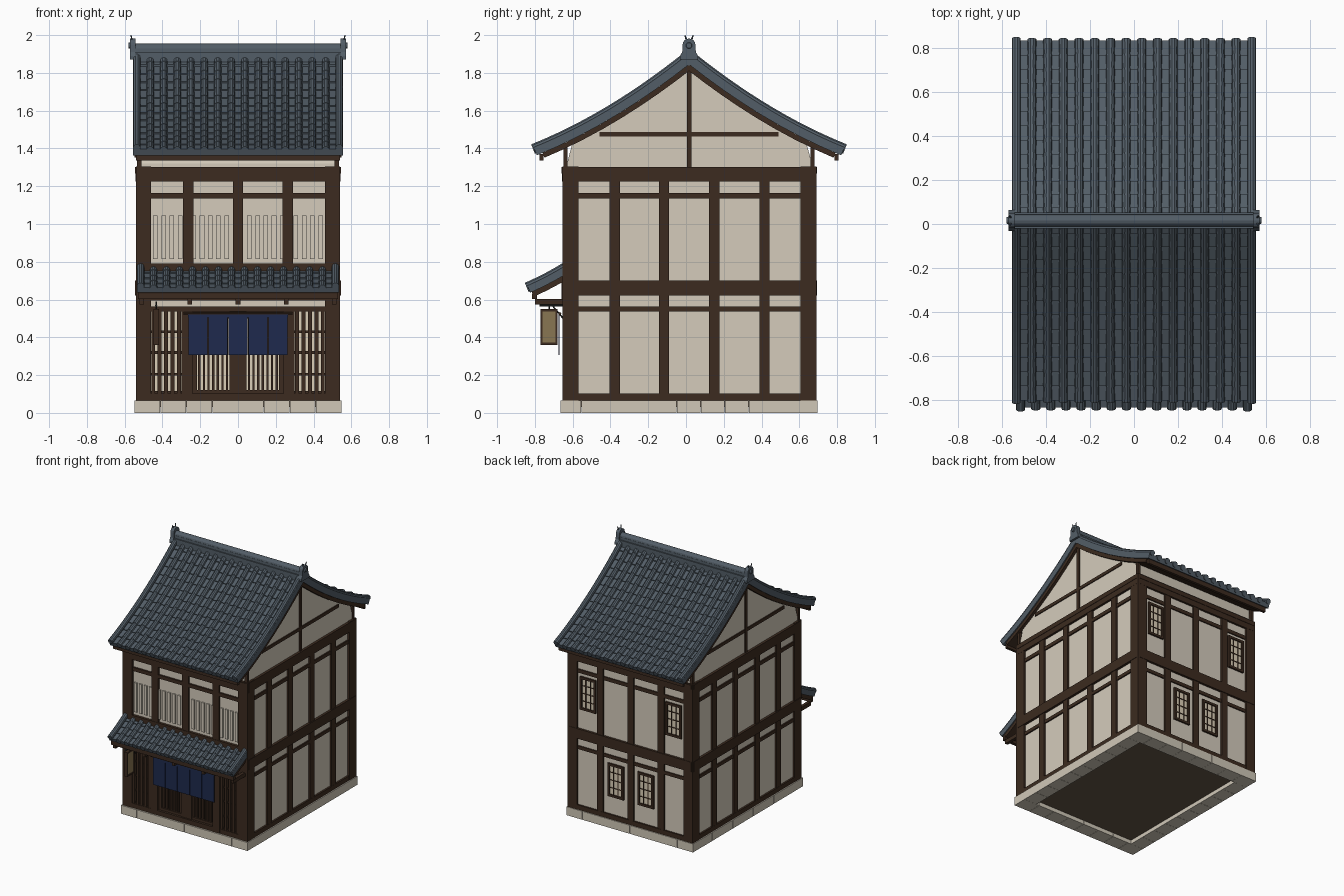
import bpy, bmesh, math
from mathutils import Vector

if "Cube" in bpy.data.objects:
    bpy.data.objects.remove(bpy.data.objects["Cube"])

def mat(name, r, g, b):
    m = bpy.data.materials.new(name)
    m.diffuse_color = (r, g, b, 1)
    m.use_nodes = True
    m.node_tree.nodes["Principled BSDF"].inputs["Base Color"].default_value = m.diffuse_color
    return m

WOOD = mat("dark timber", 0.045, 0.024, 0.014)
PLASTER = mat("plaster", 0.66, 0.60, 0.50)
TILE = mat("slate tile", 0.086, 0.111, 0.136)
STONE = mat("foundation stone", 0.63, 0.575, 0.475)
NAVY = mat("navy cloth", 0.013, 0.023, 0.074)
PAPER = mat("window paper", 0.72, 0.63, 0.48)
AMBER = mat("lantern paper", 0.25, 0.18, 0.085)
IRON = mat("dark iron", 0.025, 0.03, 0.03)
FLOOR = mat("floor board", 0.125, 0.092, 0.062)

CY = 0.016   # y of the ridge

def finish(name, bm, m):
    bmesh.ops.recalc_face_normals(bm, faces=bm.faces)
    me = bpy.data.meshes.new(name)
    bm.to_mesh(me)
    bm.free()
    me.materials.append(m)
    ob = bpy.data.objects.new(name, me)
    bpy.context.collection.objects.link(ob)
    return ob

def loft(bm, rings):
    """Join closed rings of points into a capped tube."""
    vs = [[bm.verts.new(p) for p in r] for r in rings]
    n = len(vs[0])
    for a, b in zip(vs, vs[1:]):
        for i in range(n):
            bm.faces.new((a[i], a[(i + 1) % n], b[(i + 1) % n], b[i]))
    bm.faces.new(vs[0])
    bm.faces.new(vs[-1])

def boxes(name, items, m):
    bm = bmesh.new()
    for x0, x1, y0, y1, z0, z1 in items:
        loft(bm, [[(x0, y0, z), (x1, y0, z), (x1, y1, z), (x0, y1, z)] for z in (z0, z1)])
    return finish(name, bm, m)

def mx(items):
    return items + [(-b, -a, c, d, e, f) for a, b, c, d, e, f in items]

def prism(name, prof, spans, m):
    """Extrude a (y, z) profile along one or more x spans."""
    bm = bmesh.new()
    for x0, x1 in spans:
        loft(bm, [[(x, y, z) for y, z in prof] for x in (x0, x1)])
    return finish(name, bm, m)

def rods(name, items, m, n=8):
    bm = bmesh.new()
    for a, b, r0, r1 in items:
        a, b = Vector(a), Vector(b)
        q = (b - a).to_track_quat('Z', 'Y')
        loft(bm, [[p + q @ Vector((r * math.cos(k * math.tau / n), r * math.sin(k * math.tau / n), 0))
                   for k in range(n)] for p, r in ((a, r0), (b, r1))])
    return finish(name, bm, m)

# ---------- foundation and floor ----------
X, Y0, Y1 = 0.548, -0.665, 0.695
blocks, W, G = [], 0.11, 0.0008
for k in range(8):
    a = -X + k * 2 * X / 8
    for y in (Y0, Y1 - W):
        blocks.append((a + G, a + 2 * X / 8 - G, y, y + W, 0, 0.066))
for k in range(9):
    L = (Y1 - Y0 - 2 * W) / 9
    a = Y0 + W + k * L
    blocks += mx([(X - W, X, a + G, a + L - G, 0, 0.066)])
boxes("foundation_blocks", blocks, STONE)
boxes("floor", [(-0.45, 0.45, -0.57, 0.60, 0.03, 0.07)], FLOOR)

# ---------- plaster walls ----------
boxes("lower_wall", [(-0.525, 0.525, -0.595, 0.675, 0.06, 0.62)], PLASTER)
boxes("upper_wall", [(-0.525, 0.525, -0.635, 0.675, 0.60, 1.32)], PLASTER)

# ---------- timber frame ----------
XT, YF, YB = 0.541, -0.655, 0.690
frame = mx([(0.46, XT, YF, -0.57, 0.066, 1.305), (0.46, XT, 0.605, YB, 0.066, 1.305)])
for y in (-0.377, -0.117, 0.15, 0.415):                       # side posts
    frame += mx([(0.5, XT - .003, y - .027, y + .027, 0.066, 1.28)])
for x in (-0.263, 0, 0.263):                                  # front and back posts
    frame.append((x - .027, x + .027, YF + .003, -0.6, 0.60, 1.28))
    frame.append((x - .027, x + .027, 0.65, YB - .003, 0.066, 1.28))
for z0, z1, e in ((1.225, 1.268, .001), (1.268, 1.302, .004), (1.135, 1.163, -.006),
                  (0.622, 0.70, .003), (0.537, 0.563, -.006), (0.066, 0.102, -.002)):
    frame += mx([(0.5, XT + e, -0.64, 0.68, z0, z1)])
    frame.append((-0.53, 0.53, 0.65, YB + e, z0, z1))
    frame.append((-0.53, 0.53, YF - e, -0.59, z0, z1))
frame.append((-0.5, 0.5, YF, -0.6, 0.69, 0.79))
frame.append((-0.5, 0.5, YF, -0.59, 0.595, 0.63))
boxes("timber_frame", frame, WOOD)

# ---------- upper front: slatted plaster windows ----------
bars = []
for xs in (-0.372, -0.147, 0.147, 0.372):
    n = 4 if abs(xs) > 0.3 else 5
    for k in range(n):
        x = xs + (k - (n - 1) / 2) * 0.0435
        bars.append((x - .012, x + .012, -0.645, -0.63, 0.815, 1.045))
boxes("plaster_window_bars", bars, PLASTER)

# ---------- ground floor front: lattices and doors ----------
boxes("front_paper", mx([(0.295, 0.465, -0.603, -0.59, 0.10, 0.54), (0.02, 0.24, -0.603, -0.59, 0.10, 0.54)]), PAPER)
lat = mx([(0.24, 0.30, YF, -0.59, 0.066, 0.56)])
for k in range(5):
    x = 0.313 + k * 0.034
    lat += mx([(x - .010, x + .010, -0.65, -0.61, 0.10, 0.54)])
for z in (0.11, 0.205, 0.32, 0.43):
    lat += mx([(0.295, 0.465, -0.64, -0.602, z - .007, z + .007)])
boxes("front_lattice", lat, WOOD)
door = mx([(0.0, 0.045, -0.64, -0.59, 0.066, 0.55), (0.218, 0.242, -0.635, -0.59, 0.066, 0.55),
           (0.03, 0.23, -0.635, -0.59, 0.09, 0.122), (0.03, 0.23, -0.635, -0.59, 0.50, 0.55)])
for k in range(7):
    x = 0.058 + k * 0.0245
    door += mx([(x - .006, x + .006, -0.63, -0.602, 0.12, 0.51)])
boxes("sliding_doors", door, WOOD)

# ---------- shop curtain ----------
p = 0.53 / 5
boxes("curtain", [(-0.265 + k * p + .002, -0.265 + (k + 1) * p - .002, -0.674, -0.669, 0.307, 0.515) for k in range(5)]
      + [(-0.265, 0.265, -0.674, -0.669, 0.505, 0.525)], NAVY)
rods("curtain_rod", [((-0.288, -0.668, 0.525), (0.288, -0.668, 0.525), .008, .008)], WOOD)

# ---------- back windows ----------
pane, wood = [], []
for xc, z0 in ((0.37, 0.862), (-0.37, 0.862), (0.13, 0.25), (-0.13, 0.25)):
    w, h, y = 0.060, 0.24, 0.673
    pane.append((xc - w, xc + w, y, y + .006, z0, z0 + h))
    for s in (-1, 1):
        wood.append((xc + s * w - .009, xc + s * w + .009, y, y + .016, z0 - .009, z0 + h + .009))
        wood.append((xc + s * .020 - .003, xc + s * .020 + .003, y, y + .011, z0, z0 + h))
    for k in range(5):
        t = .009 if k in (0, 4) else .003
        wood.append((xc - w, xc + w, y, y + (.015 if t > .005 else .010), z0 + h * k / 4 - t, z0 + h * k / 4 + t))
boxes("back_window_paper", pane, PAPER)
boxes("back_window_frames", wood, WOOD)

# ---------- tiled roofs ----------
def tiled_slope(name, y0, sgn, L, curve, half, courses, cols, deck):
    def P(t, off):
        # offset is upright at the top edge and square to the slope at the eave
        tu, tz = Vector((L, (curve(t + .01) - curve(t - .01)) / .02)).normalized()
        b = min(1, 3 * t)
        return y0 + sgn * (L * t - tz * off * b), curve(t) + (tu * b + (1 - b) / tu) * off
    # stepped courses as one sawtooth profile
    top = []
    for k in range(courses):
        top += [P(k / courses, -.038), P((k + 1) / courses, -.031)]
    low = [P(k / 8, -deck) for k in range(8, -1, -1)]
    prism(name + "_courses", top + low, [(-half + .01, half - .01)], TILE)
    # smooth verge slabs at both ends
    a = [P(k / 8, -.016) for k in range(9)]
    prism(name + "_verges", a + low, [(-half, -half + .03), (half - .03, half)], TILE)
    # wooden boards below the tiles
    a = [P(.965 * k / 8, -deck) for k in range(9)]
    b = [P(.965 * k / 8, -deck - .027) for k in range(8, -1, -1)]
    prism(name + "_boards", a + b, [(-half + .008, half - .008)], WOOD)
    # round cover tiles, smooth edge rolls at both verges
    bm = bmesh.new()
    xe = half - .019
    for c in range(cols + 1):
        edge = c in (0, cols)
        x = -xe + 2 * xe * c / cols
        rings, n = [], 10
        for k in range(courses):
            for t, r in ((k / courses, .018), ((k + 1) / courses, .021)):
                r, o = (.020, -.020) if edge else (r, -.034)
                rings.append([(x + r * math.cos(i * math.tau / n), *P(t, o + r * math.sin(i * math.tau / n)))
                              for i in range(n)])
        rings += [[(v[0], v[1] + sgn * .006, v[2] - .003) for v in rings[-1]]]
        loft(bm, rings)
    finish(name + "_cover_tiles", bm, TILE)
    return P

def main_curve(t):
    return 1.930 - 0.505 * t - 0.17 * t * (1 - t)

PB = tiled_slope("back_roof", CY, 1, 0.83, main_curve, 0.555, 13, 15, .066)
PF = tiled_slope("front_roof", CY, -1, 0.83, main_curve, 0.555, 13, 15, .066)
PP = tiled_slope("pent_roof", -0.635, -1, 0.213, lambda t: 0.805 - .113 * t - .02 * t * (1 - t), 0.535, 4, 15, .060)

# attic with plaster gables and their timbers
under = [PF(.785 * k / 6, -.08) for k in range(6, 0, -1)] + [(CY, 1.83)] + [PB(.79 * k / 6, -.08) for k in range(1, 7)]
prism("attic_gables", [(-0.635, 1.30)] + under + [(0.672, 1.30)], [(-0.525, 0.525)], PLASTER)
boxes("gable_timbers", mx([(0.51, 0.534, CY - .012, CY + .012, 1.30, 1.85),
                           (0.51, 0.532, CY - .475, CY + .475, 1.462, 1.487),
                           (0.51, 0.534, -0.648, -0.628, 1.30, 1.41),
                           (0.51, 0.534, 0.660, 0.680, 1.30, 1.41)]), WOOD)
boxes("eave_beams", [(-0.54, 0.54, y - .01, y + .01, 1.335, 1.37) for y in (-0.765, 0.797)], WOOD)

# ---------- ridge and end ornaments ----------
boxes("ridge_base", [(-0.55, 0.55, CY - .036, CY + .036, 1.84, 1.908),
                     (-0.548, 0.548, CY - .028, CY + .028, 1.908, 1.93)], TILE)
rods("ridge_cap", [((-0.56, CY, 1.928), (0.56, CY, 1.928), .027, .027)], TILE, 12)
arc = [(CY + .034 * math.cos(a), 1.948 + .034 * math.sin(a)) for a in [math.pi * k / 8 for k in range(9)]]
prism("ridge_end_plates", arc + [(CY - .036, 1.91), (CY - .048, 1.89), (CY - .048, 1.87), (CY + .048, 1.87),
                                 (CY + .048, 1.89), (CY + .036, 1.91)], [(-0.572, -0.542), (0.542, 0.572)], TILE)
rods("ridge_end_bosses", [((s * .57, CY, 1.945), (s * .581, CY, 1.945), .018, .014) for s in (-1, 1)], TILE, 12)
rods("ridge_end_horns", [((s * .560, CY + d * .010, 1.965), (s * .566, CY + d * .022, 1.999), .006, .003)
                         for s in (-1, 1) for d in (-1, 1)], TILE, 6)

# ---------- pent roof supports ----------
sup = [(-0.53, 0.53, -0.815, -0.79, 0.602, 0.632), (-0.53, 0.53, -0.66, -0.64, 0.60, 0.70)]
for x in (-0.51, -0.255, 0, 0.255, 0.51):
    sup.append((x - .012, x + .012, -0.80, -0.64, 0.573, 0.603))
boxes("pent_roof_brackets", sup, WOOD)

# ---------- hanging sign lantern ----------
lx, ly = -0.433, -0.725
boxes("lantern_panel", [(lx - .010, lx + .010, ly - .038, ly + .038, 0.37, 0.54)], AMBER)
fr = [(lx - .014, lx + .014, ly + s * .040 - .005, ly + s * .040 + .005, 0.36, 0.55) for s in (-1, 1)]
fr += [(lx - .014, lx + .014, ly - .043, ly + .043, z - .006, z + .006) for z in (0.366, 0.544)]
boxes("lantern_frame", fr, WOOD)
rods("lantern_bracket", [((lx, -0.775, 0.568), (lx, -0.64, 0.568), .006, .006),
                         ((lx, -0.705, 0.565), (lx, -0.65, 0.50), .004, .004),
                         ((lx, ly, 0.545), (lx, ly, 0.59), .004, .004)], IRON)
